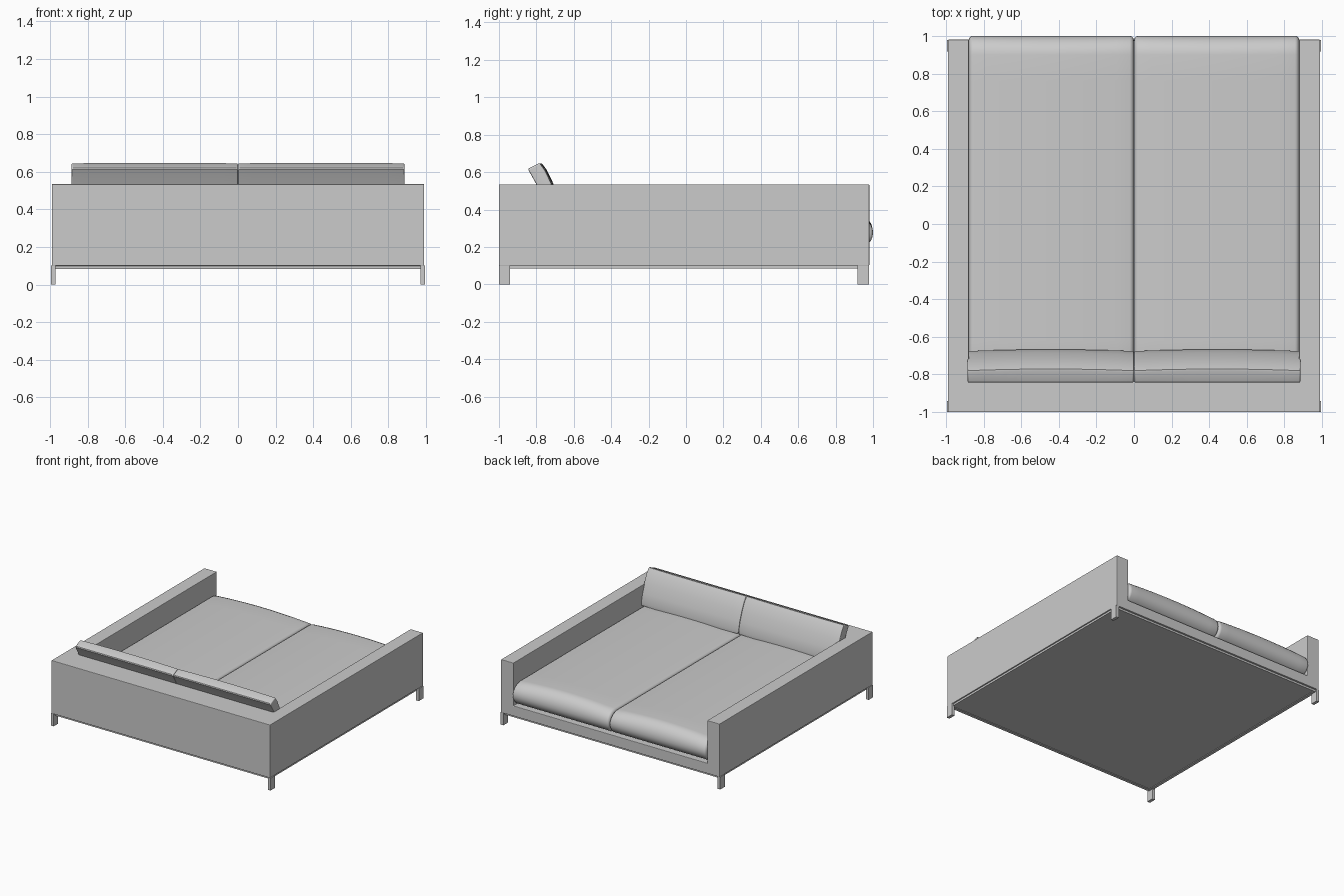
import bpy, bmesh, math
from mathutils import Vector

if "Cube" in bpy.data.objects:
    bpy.data.objects.remove(bpy.data.objects["Cube"])


def finish(name, bm, smooth=False):
    bmesh.ops.recalc_face_normals(bm, faces=bm.faces)
    me = bpy.data.meshes.new(name)
    bm.to_mesh(me)
    bm.free()
    ob = bpy.data.objects.new(name, me)
    bpy.context.collection.objects.link(ob)
    bpy.ops.object.select_all(action='DESELECT')
    ob.select_set(True)
    bpy.context.view_layer.objects.active = ob
    if smooth:
        bpy.ops.object.shade_smooth_by_angle(angle=math.radians(40))
    return ob


def box(name, lo, hi):
    bm = bmesh.new()
    bmesh.ops.create_cube(bm, size=1)
    for v in bm.verts:
        v.co = Vector([(a + b) / 2 + c * (b - a) for a, b, c in zip(lo, hi, v.co)])
    return finish(name, bm)


def cushion(name, x0, x1, profile, radius, crown, bulge):
    """Loft a (y, z) profile along x, with rounded ends and a soft crown."""
    half, mid = (x1 - x0) / 2, (x0 + x1) / 2
    ys, zs = [p[0] for p in profile], [p[1] for p in profile]
    cy, cz = (min(ys) + max(ys)) / 2, (min(zs) + max(zs)) / 2
    hy, hz = max(ys) - cy, max(zs) - cz
    ends = [(half - radius + radius * math.sin(a), radius * (1 - math.cos(a)))
            for a in [math.pi / 2 * i / 5 for i in range(6)]]
    inner = [((half - radius) * i / 6, 0) for i in range(-5, 6)]
    stations = [(-x, d) for x, d in reversed(ends)] + inner + ends
    bm = bmesh.new()
    rings = []
    for x, d in stations:
        soft = 1 - (x / half) ** 2
        ring = []
        for y, z in profile:
            w = bulge(y, z) * soft
            ring.append(bm.verts.new((mid + x,
                                      cy + (y - cy) * (1 - d / hy) + crown[0] * w,
                                      cz + (z - cz) * (1 - d / hz) + crown[1] * w)))
        rings.append(ring)
    n = len(profile)
    for a, b in zip(rings, rings[1:]):
        for i in range(n):
            bm.faces.new((a[i], a[(i + 1) % n], b[(i + 1) % n], b[i]))
    bm.faces.new(rings[0])
    bm.faces.new(rings[-1])
    return finish(name, bm, True)


# Upholstered shell: back, two arms and a low deck cut from one block
shell = box("shell", (-0.99, -1.0, 0.10), (0.99, 0.98, 0.535))
cutter = box("shell_cutter", (-0.878, -0.80, 0.185), (0.878, 1.2, 0.8))
cutter.hide_render = True
bpy.context.view_layer.objects.active = shell
cut = shell.modifiers.new("opening", 'BOOLEAN')
cut.operation = 'DIFFERENCE'
cut.object = cutter
bpy.ops.object.modifier_apply(modifier=cut.name)
bpy.data.objects.remove(cutter)
bev = shell.modifiers.new("soft_edge", 'BEVEL')
bev.width, bev.segments = 0.004, 2

# Base frame rails with a recessed bottom panel
for s, side in ((-1, "left"), (1, "right")):
    xs = sorted((s * 0.955, s * 0.98))
    box(f"base_rail_{side}", (xs[0], -0.985, 0.084), (xs[1], 0.965, 0.102))
box("base_rail_front", (-0.955, -0.985, 0.084), (0.955, -0.96, 0.102))
box("base_rail_back", (-0.955, 0.94, 0.084), (0.955, 0.965, 0.102))
box("base_panel", (-0.956, -0.961, 0.089), (0.956, 0.941, 0.103))

# Flat strap legs at the corners
for s, side in ((-1, "left"), (1, "right")):
    xs = sorted((s * 0.97, s * 0.995))
    box(f"leg_front_{side}", (xs[0], -1.0, 0), (xs[1], -0.942, 0.101))
    box(f"leg_rear_{side}", (xs[0], 0.918, 0), (xs[1], 0.978, 0.101))

# Seat profile: flat underneath, rolled at the open end
seat = [(-0.80, 0.19), (-0.80, 0.34), (-0.79, 0.358)]
seat += [(-0.76 + 1.66 * i / 12, 0.365) for i in range(12)]
seat += [(0.90 + 0.10 * math.cos(a), 0.275 + 0.09 * math.sin(a))
         for a in [math.pi / 2 - math.pi * i / 14 for i in range(15)]]

# Leaning back cushion profile
back = [(-0.735, 0.375), (-0.768, 0.46), (-0.803, 0.54), (-0.843, 0.612), (-0.840, 0.620),
        (-0.790, 0.645), (-0.780, 0.645), (-0.755, 0.612), (-0.722, 0.545), (-0.694, 0.47),
        (-0.676, 0.40), (-0.677, 0.375)]

for x0, x1, side in ((-0.878, -0.001, "left"), (0.001, 0.878, "right")):
    cushion(f"seat_cushion_{side}", x0, x1, seat, 0.022, (0, 0.02),
            lambda y, z: 1 if z > 0.36 else max(0, (z - 0.275) / 0.09))
for x0, x1, side in ((-0.885, -0.001, "left"), (0.001, 0.885, "right")):
    cushion(f"back_cushion_{side}", x0, x1, back, 0.008, (0.009, 0.002),
            lambda y, z: 1 if y > -0.77 + (0.545 - z) * 0.5 else 0)
